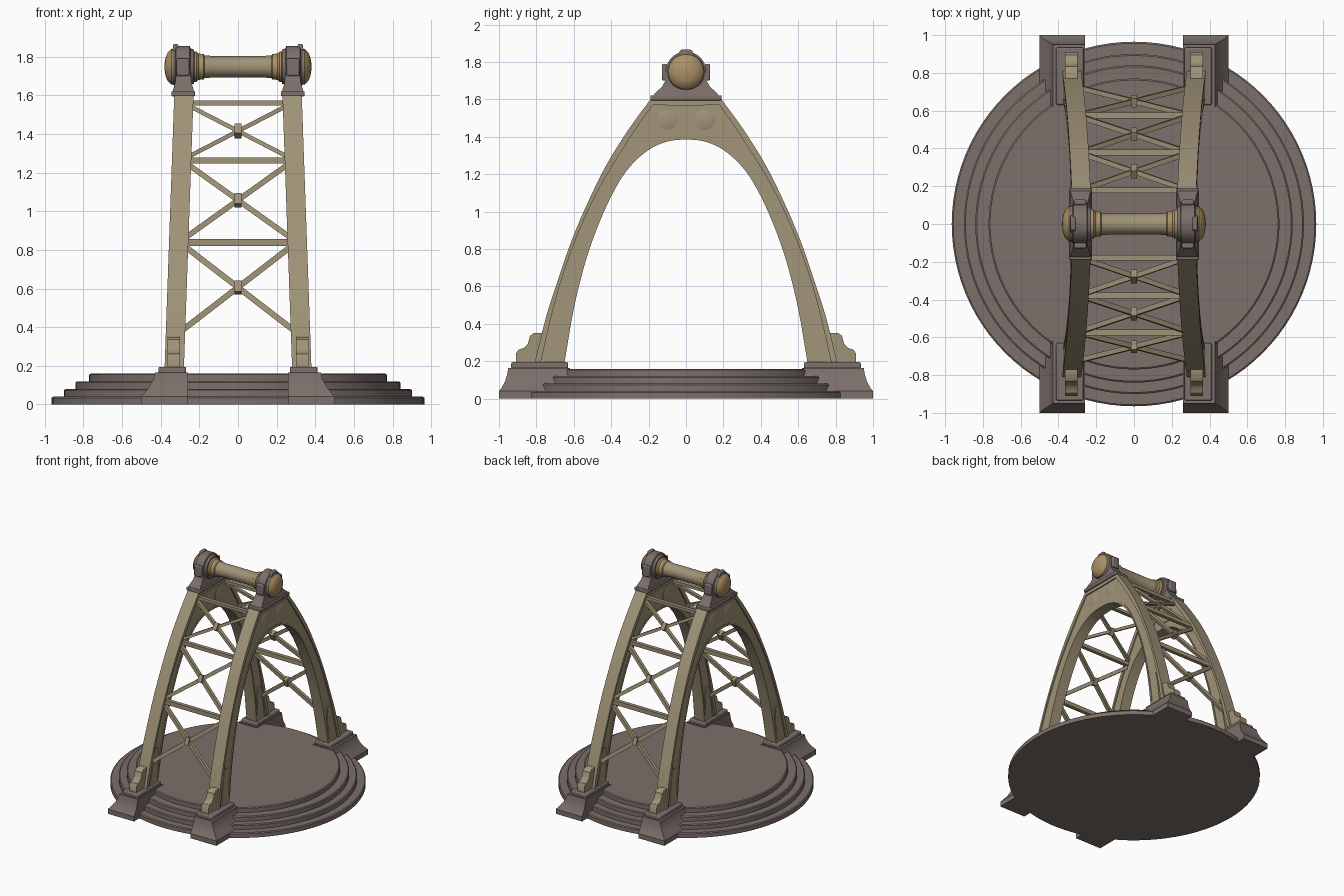
import bpy, bmesh, math
from mathutils import Vector

cube = bpy.data.objects.get("Cube")
if cube:
    bpy.data.objects.remove(cube)


def material(name, rgb):
    m = bpy.data.materials.new(name)
    m.use_nodes = True
    m.diffuse_color = (*rgb, 1)
    m.node_tree.nodes["Principled BSDF"].inputs["Base Color"].default_value = (*rgb, 1)
    return m


stone = material("grey brown stone", (0.20, 0.16, 0.145))
tan = material("tan metal", (0.35, 0.29, 0.185))
gold = material("dull gold", (0.41, 0.285, 0.13))
parts = []


def loft(name, rings, mat, sx=1, sy=1):
    """Skin closed rings in order and cap both ends."""
    bm = bmesh.new()
    loops = [[bm.verts.new((x * sx, y * sy, z)) for x, y, z in r] for r in rings]
    n = len(loops[0])
    for a, b in zip(loops, loops[1:]):
        for i in range(n):
            j = (i + 1) % n
            bm.faces.new((a[i], a[j], b[j], b[i]))
    bm.faces.new(loops[0])
    bm.faces.new(loops[-1])
    bmesh.ops.recalc_face_normals(bm, faces=bm.faces)
    me = bpy.data.meshes.new(name)
    bm.to_mesh(me)
    bm.free()
    me.materials.append(mat)
    ob = bpy.data.objects.new(name, me)
    bpy.context.collection.objects.link(ob)
    parts.append(ob)
    return ob


def rect(z, x0, x1, y0, y1):
    return [(x0, y0, z), (x1, y0, z), (x1, y1, z), (x0, y1, z)]


def bevel(ob, width):
    m = ob.modifiers.new("soft edges", "BEVEL")
    m.width, m.segments = width, 2


def lathe_x(name, profile, mat, y=0, z=0, sx=1, sides=40):
    """Turn (x, radius) pairs about an axis along x."""
    angles = [math.tau * i / sides for i in range(sides)]
    loft(name, [[(x, y + r * math.cos(a), z + r * math.sin(a)) for a in angles]
                for x, r in profile], mat, sx)


def bar(name, a, b, w, h, mat):
    """Square bar between two points."""
    a, b = Vector(a), Vector(b)
    d = (b - a).normalized()
    u = d.cross(Vector((0, 1, 0))).normalized()
    v = d.cross(u)
    corners = [u * h + v * w, u * h - v * w, -u * h - v * w, -u * h + v * w]
    return loft(name, [[p + c / 2 for c in corners] for p in (a, b)], mat)


def spline(pts, steps=4):
    """Smooth curve through points."""
    p = [Vector(q) for q in pts]
    p = [2 * p[0] - p[1]] + p + [2 * p[-1] - p[-2]]
    out = []
    for i in range(1, len(p) - 2):
        for k in range(steps):
            t = k / steps
            out.append(0.5 * (2 * p[i] + (p[i + 1] - p[i - 1]) * t
                       + (2 * p[i - 1] - 5 * p[i] + 4 * p[i + 1] - p[i + 2]) * t * t
                       + (3 * p[i] - p[i - 1] - 3 * p[i + 1] + p[i + 2]) * t ** 3))
    return out + [p[-2]]


def mirrored(pts):
    return list(pts) + [Vector((-q[0], q[1])) for q in reversed(pts[:-1])]


# Stepped round base
angles = [math.tau * i / 96 for i in range(96)]
steps = []
for i, r in enumerate((0.965, 0.90, 0.84, 0.77)):
    for rr, z in ((r, 0.04 * i), (r, 0.04 * i + 0.034), (r - 0.008, 0.04 * i + 0.04)):
        steps.append([(rr * math.cos(a), rr * math.sin(a), z) for a in angles])
loft("stepped_base", steps, stone)

# Arch outlines as (y, z), foot to foot
OUTER = [(.81, .19), (.75, .43), (.69, .62), (.61, .85), (.52, 1.06), (.42, 1.26), (.30, 1.45), (.19, 1.6)]
INNER = [(.65, .19), (.60, .48), (.535, .74), (.46, .95), (.38, 1.12), (.30, 1.24), (.20, 1.33), (.1, 1.375), (0, 1.385)]
crown = [Vector((.19 * (1 - k / 4), 1.6)) for k in range(1, 5)]
outer = mirrored(spline(OUTER) + crown)
inner = spline(mirrored([Vector(q) for q in INNER]))


def leg_x(z):
    return 0.33 - 0.05 * (z - 0.19) / 1.41


def toward(a, b, dist):
    return [p + (q - p).normalized() * dist for p, q in zip(a, b)]


def band(name, edge_a, edge_b, half, sx):
    rings = []
    for p, q in zip(edge_a, edge_b):
        rings.append([(leg_x(e[1]) + s * half, e[0], e[1])
                      for e, s in ((p, -1), (p, 1), (q, 1), (q, -1))])
    loft(name, rings, tan, sx)


def outer_y(z):
    for (y0, z0), (y1, z1) in zip(OUTER, OUTER[1:]):
        if z0 <= z <= z1:
            return y0 + (y1 - y0) * (z - z0) / (z1 - z0)
    return OUTER[-1][0]


AXLE_Z = 1.748
for sx, side in ((1, "left"), (-1, "right")):
    # Arch with raised rims
    band(side + "_arch_web", toward(outer, inner, .01), toward(inner, outer, .005), .040, sx)
    band(side + "_arch_outer_rim", outer, toward(outer, inner, .032), .050, sx)
    band(side + "_arch_inner_rim", inner, toward(inner, outer, .016), .046, sx)
    for y in (-.1, .1):
        lathe_x(side + "_crown_boss", [(.235, .04), (.240, .06), (.322, .06), (.329, .04)],
                tan, y, 1.485, sx, 24)

    # Saddle on the crown: slab, then flared pedestal
    bevel(loft(side + "_saddle_slab", [rect(z, .222, .345, -.19, .19) for z in (1.595, 1.622)], stone, sx), .006)
    flare = [(1.62, .055, .175), (1.64, .050, .160), (1.665, .042, .130), (1.70, .038, .110), (1.76, .038, .105)]
    loft(side + "_saddle_pedestal", [rect(z, .283 - w, .283 + w, -d, d) for z, w, d in flare], stone, sx)

    # Bearing ring, lugs and end dome
    lathe_x(side + "_bearing_ring", [(.225, .07), (.228, .088), (.245, .095), (.25, .108), (.32, .108),
                                     (.325, .098), (.34, .092), (.345, .07)], stone, 0, AXLE_Z, sx)
    for y in (-.115, .115):
        bevel(loft(side + "_bearing_lug", [rect(z, .252, .318, y - .014, y + .014) for z in (1.70, 1.79)],
                   stone, sx), .008)
    bevel(loft(side + "_bearing_crest", [rect(1.82, .305, .34, -.05, .05), rect(1.866, .31, .335, -.03, .03)],
               stone, sx), .006)
    lathe_x(side + "_end_dome", [(.32, .092), (.345, .092), (.352, .085), (.365, .072), (.374, .05),
                                 (.379, .025), (.38, .004)], gold, 0, AXLE_Z, sx)
    lathe_x(side + "_axle_collar", [(.17, .055), (.178, .066), (.205, .068), (.215, .078), (.235, .078)],
            gold, 0, AXLE_Z, sx)

    for sy, end in ((1, "back"), (-1, "front")):
        tag = end + "_" + side
        # Flared stone foot and plinth
        foot = [(0, .50, 1.0), (.04, .50, 1.0), (.055, .488, .988), (.09, .46, .968), (.13, .437, .956), (.165, .43, .95)]
        loft(tag + "_foot", [rect(z, .26, x, .62, y) for z, x, y in foot], stone, sx, sy)
        bevel(loft(tag + "_plinth", [rect(z, .268, .412, .63, .935) for z in (.16, .195)], stone, sx, sy), .008)

        # Scrolled toe bracket against the leg
        toe = [(.74, .19), (.91, .19), (.91, .24), (.895, .262), (.865, .272), (.845, .295),
               (.835, .335), (.815, .35), (.765, .352)]
        loft(tag + "_toe_bracket", [[(x, y, z) for y, z in toe] for x in (.30, .365)], tan, sx, sy)

        # Raised panel on the lower leg
        panel = [(.665, .195), (.755, .195), (.735, .30), (.715, .42), (.69, .49), (.655, .48), (.65, .38)]
        loft(tag + "_leg_panel", [[(leg_x(z) + o, y, z) for y, z in panel] for o in (-.046, .046)], tan, sx, sy)

# Axle between the bearings
lathe_x("axle", [(-.23, .058), (-.15, .058), (-.14, .055), (.14, .055), (.15, .058), (.23, .058)], tan, 0, AXLE_Z)

# Cross bracing on both faces
for sy, end in ((1, "back"), (-1, "front")):
    def on_face(x, z):
        return (x, sy * (outer_y(z) - .04), z)

    for z, h in ((1.56, .024), (1.262, .03), (.838, .036)):
        x = leg_x(z) - .03
        bar(end + "_cross_bar", on_face(-x, z), on_face(x, z), .03, h, tan)
    for top, low, h in ((1.545, 1.28), (1.245, .86), (.82, .38)) and (
            (1.545, 1.28, .022), (1.245, .86, .028), (.82, .38, .030)):
        xt, xl = leg_x(top) - .03, leg_x(low) - .03
        for s in (-1, 1):
            bar(end + "_diagonal_brace", on_face(-xt * s, top), on_face(xl * s, low), .026, h, tan)
        # Hub where the diagonals meet
        a, b = Vector(on_face(0, top)), Vector(on_face(0, low))
        mid, d = a.lerp(b, xt / (xt + xl)), (b - a).normalized() * .03
        bar(end + "_brace_hub", mid - d, mid + d, .05, .034, tan)

# Smooth shading with crisp edges
bpy.ops.object.select_all(action="DESELECT")
for ob in parts:
    ob.select_set(True)
bpy.context.view_layer.objects.active = parts[0]
bpy.ops.object.shade_smooth_by_angle(angle=math.radians(35))
